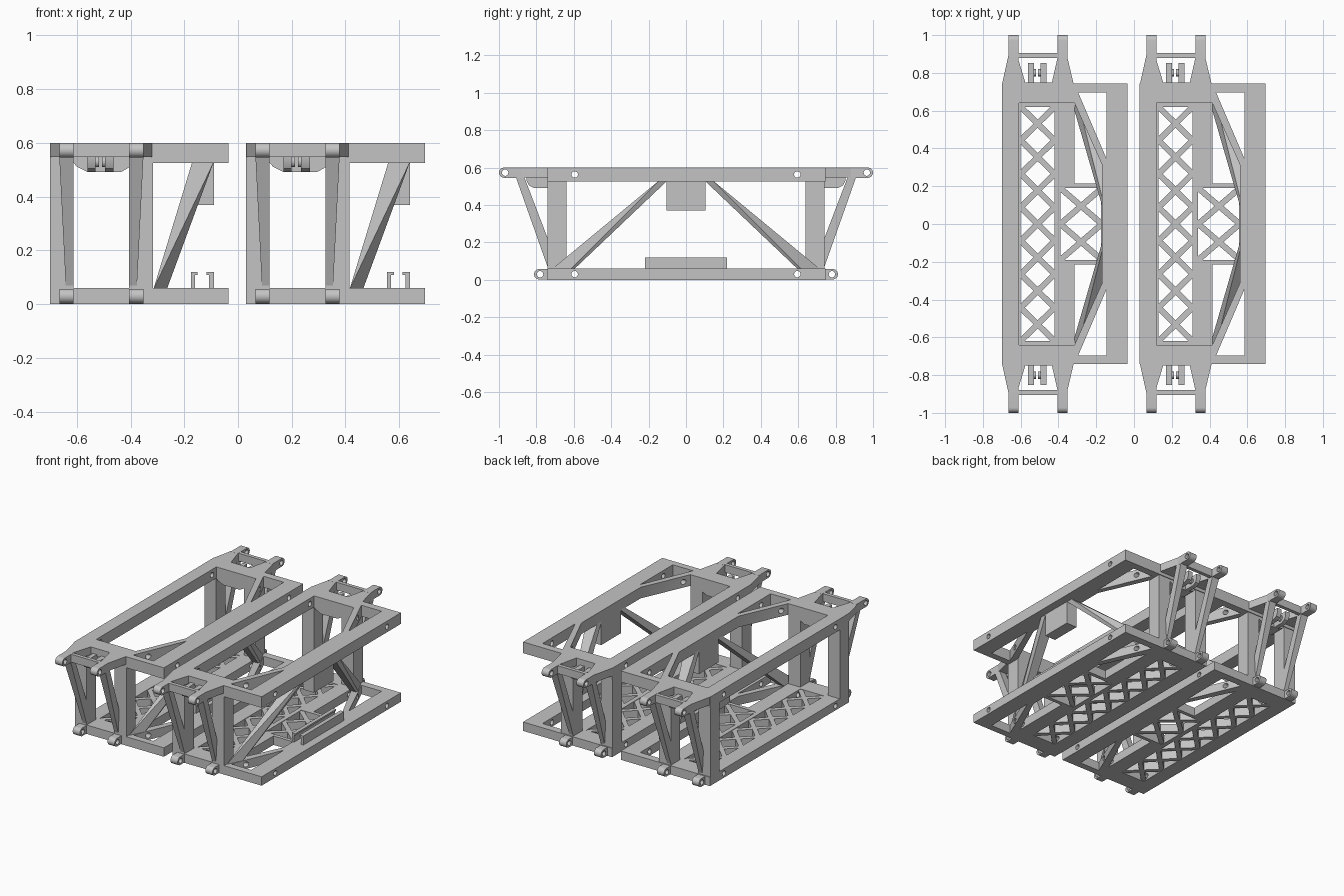
import bpy, bmesh, math
from mathutils import Matrix, Vector

if "Cube" in bpy.data.objects:
    bpy.data.objects.remove(bpy.data.objects["Cube"])

grey = bpy.data.materials.new("plain_grey")
grey.diffuse_color = (0.55, 0.55, 0.55, 1)
grey.use_nodes = True
grey.node_tree.nodes["Principled BSDF"].inputs["Base Color"].default_value = grey.diffuse_color
scene = bpy.context.scene.collection
parts = []


def add(name, bm):
    bmesh.ops.remove_doubles(bm, verts=bm.verts, dist=0.0002)
    bmesh.ops.recalc_face_normals(bm, faces=bm.faces)
    me = bpy.data.meshes.new(name)
    bm.to_mesh(me)
    bm.free()
    me.materials.append(grey)
    ob = bpy.data.objects.new(name, me)
    scene.objects.link(ob)
    parts.append(ob)
    return ob


def extrude(name, loops, lo, hi, axis="z"):
    """Fill outline and hole loops, extrude along z (xy loops) or x (yz loops)."""
    cu = bpy.data.curves.new(name, "CURVE")
    cu.dimensions = "2D"
    cu.fill_mode = "BOTH"
    cu.extrude = (hi - lo) / 2
    for loop in loops:
        sp = cu.splines.new("POLY")
        sp.points.add(len(loop) - 1)
        for p, (a, b) in zip(sp.points, loop):
            p.co = (a, b, 0, 1)
        sp.use_cyclic_u = True
    tmp = bpy.data.objects.new("tmp", cu)
    scene.objects.link(tmp)
    bpy.context.view_layer.update()
    dg = bpy.context.evaluated_depsgraph_get()
    me = bpy.data.meshes.new_from_object(tmp.evaluated_get(dg))
    bm = bmesh.new()
    bm.from_mesh(me)
    bpy.data.objects.remove(tmp)
    bpy.data.meshes.remove(me)
    for v in bm.verts:
        a, b, c = v.co
        c += (lo + hi) / 2
        v.co = (c, a, b) if axis == "x" else (a, b, c)
    return add(name, bm)


def box(name, x0, x1, y0, y1, z0, z1):
    bm = bmesh.new()
    bmesh.ops.create_cube(bm, size=1)
    for v in bm.verts:
        v.co = (x1 if v.co.x > 0 else x0, y1 if v.co.y > 0 else y0, z1 if v.co.z > 0 else z0)
    return add(name, bm)


def loft(name, low, z0, high, z1):
    """Convex bar between two horizontal outlines."""
    bm = bmesh.new()
    for loop, z in ((low, z0), (high, z1)):
        for x, y in loop:
            bm.verts.new((x, y, z))
    bmesh.ops.convex_hull(bm, input=bm.verts)
    return add(name, bm)


def rect(x0, x1, y0, y1):
    return [(x0, y0), (x1, y0), (x1, y1), (x0, y1)]


def flip(loop, s):
    """Mirror an xy outline front to back."""
    return [(x, y * s) for x, y in loop]


def flip_side(loop, s):
    """Mirror a yz profile front to back."""
    return [(y * s, z) for y, z in loop]


def circle(cy, cz, r, n=24, a0=0, a1=2 * math.pi):
    return [(cy + r * math.cos(a0 + (a1 - a0) * i / n),
             cz + r * math.sin(a0 + (a1 - a0) * i / n)) for i in range(n)]


def lattice_x(name, x0, x1, y0, y1, width=0.031):
    """Two crossed bars filling a cell of the floor."""
    for s in (1, -1):
        d = Vector((x1 - x0, s * (y1 - y0), 0))
        bm = bmesh.new()
        bmesh.ops.create_cube(bm, size=1, matrix=Matrix.Diagonal((d.length + 0.01, width, 0.054, 1)))
        bmesh.ops.transform(bm, verts=bm.verts, matrix=Matrix.Translation(
            ((x0 + x1) / 2, (y0 + y1) / 2, 0.03)) @ Matrix.Rotation(math.atan2(d.y, d.x), 4, "Z"))
        drilled.append(add(name, bm))


drilled = []
outline = rect(-0.70, -0.035, -0.74, 0.745)
side_gap = [(-0.295, 0.695), (-0.145, 0.695), (-0.145, 0.345)]

# top frame with its large opening
opening = [(-0.61, 0.64), (-0.315, 0.64), (-0.17, 0.315),
           (-0.17, -0.315), (-0.315, -0.64), (-0.61, -0.64)]
drilled.append(extrude("top_frame", [outline, opening, side_gap, flip(side_gap, -1)], 0.525, 0.60))

# bottom frame with lattice openings
floor_gap = [(-0.315, 0.62), (-0.17, 0.315), (-0.17, 0.215), (-0.315, 0.215)]
drilled.append(extrude("bottom_frame", [
    outline, rect(-0.60, -0.42, -0.62, 0.62), rect(-0.39, -0.17, -0.19, 0.19),
    side_gap, flip(side_gap, -1), floor_gap, flip(floor_gap, -1)], 0.0, 0.06))
cell = 1.24 / 7
for i in range(7):
    lattice_x("floor_lattice", -0.60, -0.42, -0.62 + cell * i, -0.62 + cell * (i + 1))
for y in (-0.19, 0.0):
    lattice_x("middle_lattice", -0.39, -0.17, y, y + 0.19)

# screw holes through the rails
cut = bmesh.new()
for y in (-0.595, 0.595):
    for z in (0.03, 0.563):
        bmesh.ops.create_cone(cut, cap_ends=True, segments=20, radius1=0.017, radius2=0.017, depth=3,
                              matrix=Matrix.Translation((0, y, z)) @ Matrix.Rotation(math.pi / 2, 4, "Y"))
cutter = add("hole_cutter", cut)
parts.remove(cutter)
for ob in drilled:
    m = ob.modifiers.new("holes", "BOOLEAN")
    m.operation, m.object, m.solver = "DIFFERENCE", cutter, "EXACT"
bpy.context.view_layer.update()
dg = bpy.context.evaluated_depsgraph_get()
baked = [bpy.data.meshes.new_from_object(ob.evaluated_get(dg)) for ob in drilled]
for ob, me in zip(drilled, baked):
    ob.modifiers.clear()
    ob.data = me
bpy.data.objects.remove(cutter)

for s in (1, -1):
    # end frame that carries the upper hinges
    extrude("end_frame", [
        flip([(-0.70, 0.735), (-0.662, 0.905), (-0.358, 0.905), (-0.318, 0.735)], s),
        flip([(-0.615, 0.88), (-0.405, 0.88), (-0.435, 0.748), (-0.575, 0.748)], s)], 0.547, 0.60)

    for x0, x1, outer in ((-0.665, -0.612, -1), (-0.405, -0.352, 1)):
        # rounded hinge prongs, upper and lower
        for name, y0, yc, zc in (("upper_prong", 0.87, 0.972, 0.573), ("lower_prong", 0.73, 0.785, 0.03)):
            r = 0.0275
            arc = circle(yc, zc, r, 14, -math.pi / 2, math.pi / 2) + [(yc, zc + r)]
            body = [(y0, zc - r)] + arc + [(y0, zc + r)]
            extrude(name, [flip_side(body, s), flip_side(circle(yc - 0.005, zc, 0.017), s)], x0, x1, "x")
        # slanted leg from the upper prong into the post, its outer side tapering downwards
        leg = extrude("slanted_leg", [flip_side([(0.91, 0.55), (0.865, 0.55), (0.735, 0.21), (0.735, 0.055)], s)],
                      x0, x1, "x")
        for v in leg.data.vertices:
            if (v.co.x - (x0 + x1) / 2) * outer > 0:
                v.co.x -= outer * 0.05 * (0.55 - v.co.z)

    # corner posts
    for x0, x1 in ((-0.70, -0.612), (-0.405, -0.316)):
        box("corner_post", x0, x1, *sorted((0.64 * s, 0.74 * s)), 0.05, 0.53)

    # tapered diagonal brace on the open side
    loft("diagonal_brace", flip([(-0.315, 0.72), (-0.265, 0.62), (-0.27, 0.60), (-0.315, 0.60)], s), 0.055,
         flip(rect(-0.17, -0.09, 0.10, 0.145), s), 0.53)

    # stiffener under the end crossbar
    ob = extrude("crossbar_stiffener", [[(-0.615, 0.53), (-0.60, 0.512), (-0.56, 0.492), (-0.435, 0.492),
                                         (-0.40, 0.512), (-0.40, 0.53)]], 0, 0.1)
    for v in ob.data.vertices:
        x, z, t = v.co
        v.co = (x, s * (0.64 + t), z)
    if s > 0:
        ob.data.flip_normals()

    # latch lugs with short pins
    lug = [(0.735, 0.56), (0.852, 0.56), (0.852, 0.53), (0.84, 0.505), (0.815, 0.492), (0.735, 0.492)]
    for x0, x1 in ((-0.56, -0.53), (-0.495, -0.463)):
        extrude("latch_lug", [flip_side(lug, s)], x0, x1, "x")
    for x0, x1 in ((-0.532, -0.518), (-0.507, -0.493)):
        extrude("latch_pin", [flip_side(circle(0.80, 0.53, 0.02), s)], x0, x1, "x")

# hanging block between the braces
box("hanging_block", -0.17, -0.09, -0.105, 0.105, 0.37, 0.53)

# lipped guide channel on the lower rail
for pts in ([(-0.175, 0.05), (-0.175, 0.12), (-0.15, 0.12), (-0.15, 0.108), (-0.16, 0.108), (-0.16, 0.05)],
            [(-0.09, 0.05), (-0.09, 0.12), (-0.118, 0.12), (-0.118, 0.108), (-0.107, 0.108), (-0.107, 0.05)]):
    ob = extrude("guide_rail", [pts], -0.218, 0.218)
    for v in ob.data.vertices:
        x, z, y = v.co
        v.co = (x, y, z)
    ob.data.flip_normals()

# smooth the rounded parts, then place the second unit
for ob in parts:
    ob.select_set(True)
bpy.context.view_layer.objects.active = parts[0]
bpy.ops.object.shade_smooth_by_angle(angle=math.radians(30))
for ob in list(parts):
    twin = ob.copy()
    twin.location.x = 0.73
    scene.objects.link(twin)
